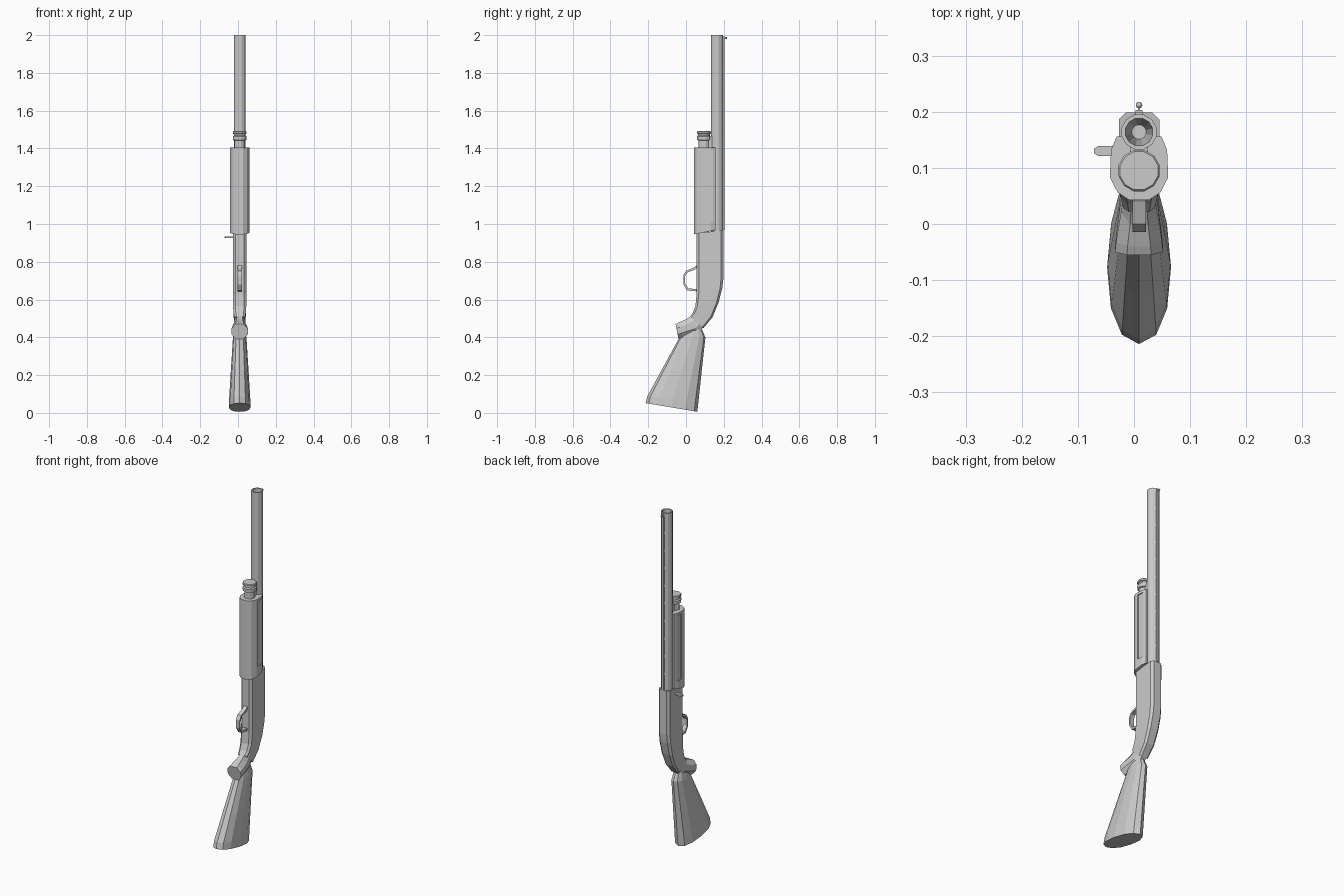
import bpy, bmesh
from math import sin, cos, pi, copysign
from mathutils import Vector

if "Cube" in bpy.data.objects:
    bpy.data.objects.remove(bpy.data.objects["Cube"])

CX = 0.009  # axis of the gun; the bolt handle sticks out on one side


def make(name, bm):
    bmesh.ops.recalc_face_normals(bm, faces=bm.faces)
    me = bpy.data.meshes.new(name)
    bm.to_mesh(me)
    bm.free()
    ob = bpy.data.objects.new(name, me)
    bpy.context.collection.objects.link(ob)
    return ob


def loft(name, rings, cap=True):
    bm = bmesh.new()
    vs = [[bm.verts.new(p) for p in r] for r in rings]
    n = len(vs[0])
    for a, b in zip(vs, vs[1:]):
        for i in range(n):
            j = (i + 1) % n
            bm.faces.new((a[i], a[j], b[j], b[i]))
    if cap:
        bm.faces.new(vs[0])
        bm.faces.new(vs[-1])
    return make(name, bm)


def section(shape, front, back, hw):
    """Place a unit outline between a belly point and a back point (y, z)."""
    f, b = Vector((0, *front)), Vector((0, *back))
    c, h = (f + b) / 2, (b - f) / 2
    return [c + h * v + Vector((CX + u * hw, 0, 0)) for u, v in shape]


def lathe(name, profile, y, sides):
    return loft(name, [[(CX + r * cos(2 * pi * (i + .5) / sides),
                         y + r * sin(2 * pi * (i + .5) / sides), z)
                        for i in range(sides)] for r, z in profile])


def box(name, x0, x1, y0, y1, z0, z1):
    return loft(name, [[(x0, y0, z), (x1, y0, z), (x1, y1, z), (x0, y1, z)]
                       for z in (z0, z1)])


def soft(t):
    return copysign(abs(t) ** 0.9, t)


OVAL = [(soft(sin(pi * i / 6)), soft(-cos(pi * i / 6))) for i in range(12)]
OCT = [(.65, -1), (1, -.82), (1, .82), (.65, 1),
       (-.65, 1), (-1, .82), (-1, -.82), (-.65, -1)]
GRIP = [(.5, -1), (1, -.4), (1, .4), (.5, 1),
        (-.5, 1), (-1, .4), (-1, -.4), (-.5, -1)]

# Shoulder stock
loft("stock", [section(OVAL, *s) for s in [
    ((-.214, .052), (.060, .006), .057),
    ((-.205, .088), (.066, .060), .056),
    ((-.130, .225), (.083, .220), .047),
    ((-.040, .390), (.103, .400), .036),
    ((-.010, .450), (.084, .442), .028)]])

# Pistol grip, bending from its end cap into the receiver
loft("grip", [section(GRIP, *s) for s in [
    ((-.055, .470), (-.040, .392), .043),
    ((-.040, .478), (-.015, .400), .041),
    ((.000, .495), (.070, .425), .032),
    ((.022, .510), (.085, .445), .029),
    ((.036, .530), (.108, .470), .030)]])

# Receiver with chamfered edges and curved rear
loft("receiver", [section(OCT, *s) for s in [
    ((.022, .510), (.092, .448), .028),
    ((.036, .530), (.140, .506), .032),
    ((.050, .565), (.172, .583), .035),
    ((.056, .630), (.192, .660), .036),
    ((.056, .700), (.198, .710), .036),
    ((.056, .950), (.199, .968), .036)]])

# Sliding fore-end, slanted at its lower end
half = [(.018, .043), (.038, .056), (.052, .083), (.050, .132), (.040, .156)]
outline = half + [(-x, y) for x, y in reversed(half)]
fore = loft("fore_end", [
    [(CX + x, y, .945 + (y - .042) * .2) for x, y in outline],
    [(CX + x, y, 1.405) for x, y in outline]])
for s in (-1, 1):
    x0, x1 = sorted((CX + s * .045, CX + s * .07))
    cut = box("groove_cutter", x0, x1, .10, .142, 1.01, 1.39)
    cut.hide_render = True
    cut.hide_set(True)
    m = fore.modifiers.new("groove", 'BOOLEAN')
    m.object, m.operation, m.solver = cut, 'DIFFERENCE', 'EXACT'

# Barrel with hollow bore
lathe("barrel", [(.032, .95), (.032, 2), (.025, 2), (.022, 1.9), (.013, 1.7)],
      .164, 12)

# Magazine tube, collar and end cap
lathe("magazine_tube", [(.029, .93), (.029, 1.442), (.037, 1.445), (.038, 1.464),
                        (.032, 1.469), (.032, 1.476), (.038, 1.479),
                        (.038, 1.488), (.035, 1.492)], .095, 12)
box("barrel_bracket", CX - .016, CX + .016, .11, .145, 1.405, 1.466)

# Sighting rib on posts, with front bead
box("rib", CX - .006, CX + .006, .1985, .203, .968, 1.995)
step = (1.995 - .968) / 10
for i in range(10):
    z = .968 + i * step
    box("rib_post", CX - .006, CX + .006, .19, .199, z, z + step - .014)
box("bead_stem", CX - .002, CX + .002, .20, .212, 1.982, 1.988)
bm = bmesh.new()
bmesh.ops.create_uvsphere(bm, u_segments=8, v_segments=6, radius=.006)
bmesh.ops.translate(bm, verts=bm.verts, vec=(CX, .212, 1.985))
make("front_bead", bm)

# Trigger guard loop
outer = [(.06, .785), (.040, .768), (.000, .752), (-.014, .728),
         (-.014, .680), (.006, .648), (.06, .643)]
inner = [(.06, .655), (.012, .659), (-.005, .686),
         (-.005, .722), (.006, .743), (.044, .757), (.06, .768)]
loft("trigger_guard", [[(CX + x, y, z) for y, z in outer + inner]
                       for x in (-.012, .012)])

# Bolt handle, a flat rounded tab
tab = [(-.025, .121), (-.064, .121), (-.071, .126),
       (-.071, .134), (-.064, .139), (-.025, .139)]
loft("bolt_handle", [[(x, y, z) for x, y in tab] for z in (.926, .935)])
